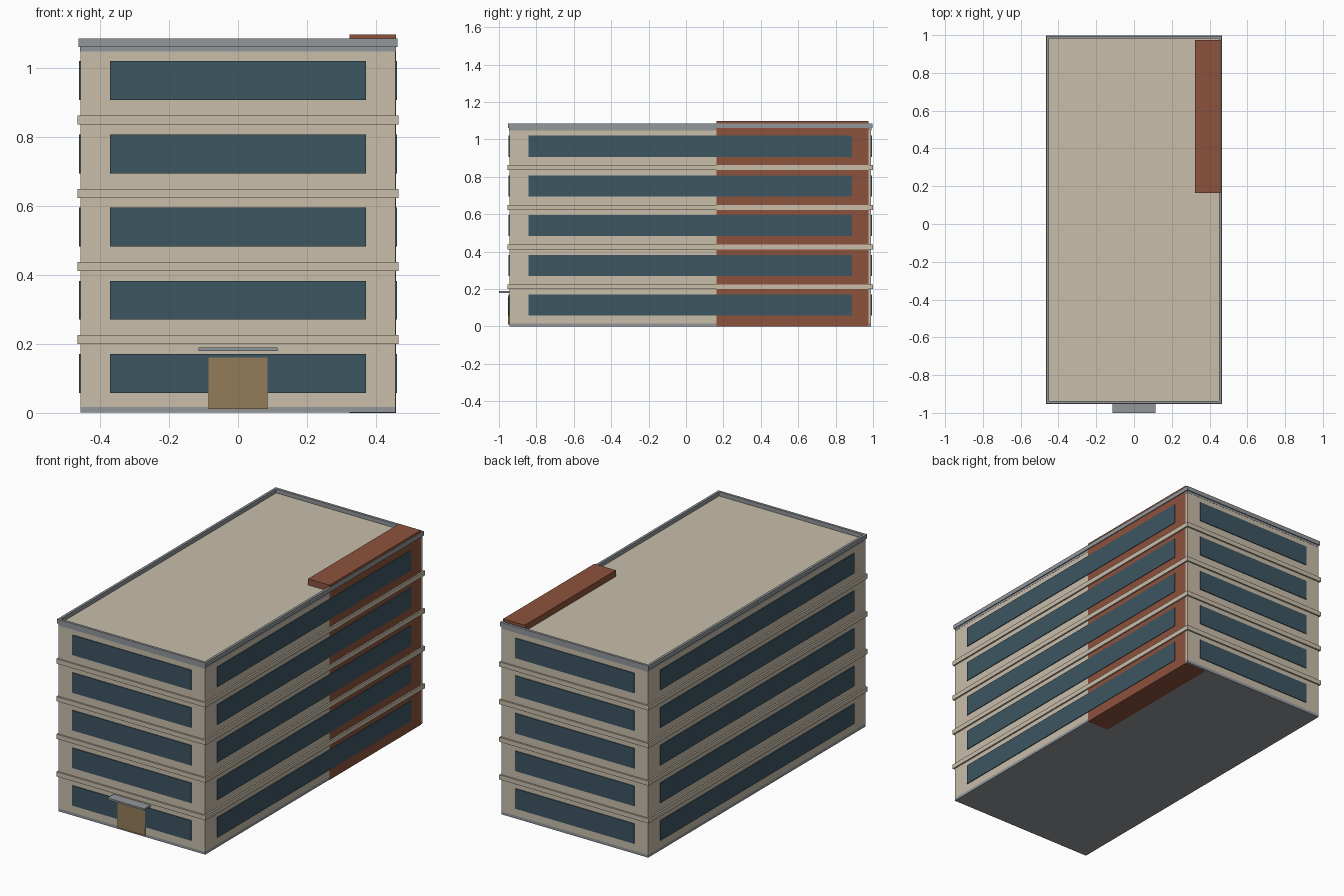
import bpy, bmesh

if "Cube" in bpy.data.objects:
    bpy.data.objects.remove(bpy.data.objects["Cube"])

CY = 0.0225            # building centre along y
HX, HY = 0.457, 0.9675  # half width / half length of the walls
FLOOR = 0.2123
ROOF = 1.063


def material(name, rgb):
    m = bpy.data.materials.new(name)
    m.diffuse_color = (*rgb, 1)
    m.use_nodes = True
    m.node_tree.nodes["Principled BSDF"].inputs["Base Color"].default_value = m.diffuse_color
    return m


BEIGE = material("beige wall", (0.58, 0.51, 0.40))
GLASS = material("dark blue glass", (0.047, 0.092, 0.122))
BRICK = material("red brown brick", (0.265, 0.085, 0.046))
GREY = material("grey metal", (0.29, 0.31, 0.33))
DOOR = material("tan door", (0.295, 0.20, 0.102))


def finish(name, bm, mat):
    bmesh.ops.recalc_face_normals(bm, faces=bm.faces)
    me = bpy.data.meshes.new(name)
    bm.to_mesh(me)
    bm.free()
    me.materials.append(mat)
    ob = bpy.data.objects.new(name, me)
    bpy.context.collection.objects.link(ob)
    return ob


def box(name, mat, x0, x1, y0, y1, z0, z1):
    bm = bmesh.new()
    bmesh.ops.create_cube(bm, size=1)
    for v in bm.verts:
        v.co = (x1 if v.co.x > 0 else x0,
                y1 if v.co.y > 0 else y0,
                z1 if v.co.z > 0 else z0)
    return finish(name, bm, mat)


def ring(name, mat, out, inn, z0, z1):
    """Rectangular ring around the walls, from offset inn to offset out."""
    bm = bmesh.new()
    loops = []
    for off, z in ((out, z0), (out, z1), (inn, z1), (inn, z0)):
        x, y = HX + off, HY + off
        loops.append([bm.verts.new((sx * x, CY + sy * y, z))
                      for sx, sy in ((-1, -1), (1, -1), (1, 1), (-1, 1))])
    for a in range(4):
        p, q = loops[a], loops[(a + 1) % 4]
        for i in range(4):
            j = (i + 1) % 4
            bm.faces.new((p[i], p[j], q[j], q[i]))
    return finish(name, bm, mat)


# Main block: plinth, walls and top fascia
box("plinth", GREY, -HX, HX, CY - HY, CY + HY, 0.001, 0.017)
box("walls", BEIGE, -HX, HX, CY - HY, CY + HY, 0.017, ROOF)
ring("roof_fascia", GREY, 0.0008, -0.01, 1.049, ROOF)
ring("parapet_coping", GREY, 0.006, -0.008, ROOF - 0.001, 1.086)

# Projecting ledges between floors
for i in range(1, 5):
    z = i * FLOOR
    ring(f"floor_ledge_{i}", BEIGE, 0.009, -0.01, z - 0.013, z + 0.013)

# Ribbon windows on all four sides
P = 0.0045
for i in range(5):
    z0, z1 = 0.058 + i * FLOOR, 0.171 + i * FLOOR
    for s, side in ((-1, "left"), (1, "right")):
        a, b = sorted((s * (HX - 0.003), s * (HX + P)))
        box(f"{side}_window_{i}", GLASS, a, b, CY - 0.864, CY + 0.864, z0, z1)
    for s, side in ((-1, "front"), (1, "back")):
        a, b = sorted((s * (HY - 0.003), s * (HY + P)))
        box(f"{side}_window_{i}", GLASS, -0.371, 0.371, CY + a, CY + b, z0, z1)

# Brick stair core, showing on the right wall and above the roof
box("brick_core", BRICK, 0.323, HX + 0.0012, 0.163, 0.975, 0, 1.098)

# Entrance
FRONT = CY - HY
box("entrance_door", DOOR, -0.086, 0.086, FRONT - 0.007, FRONT + 0.002, 0.011, 0.161)
box("entrance_canopy", GREY, -0.115, 0.115, -1.0, FRONT + 0.002, 0.179, 0.189)
